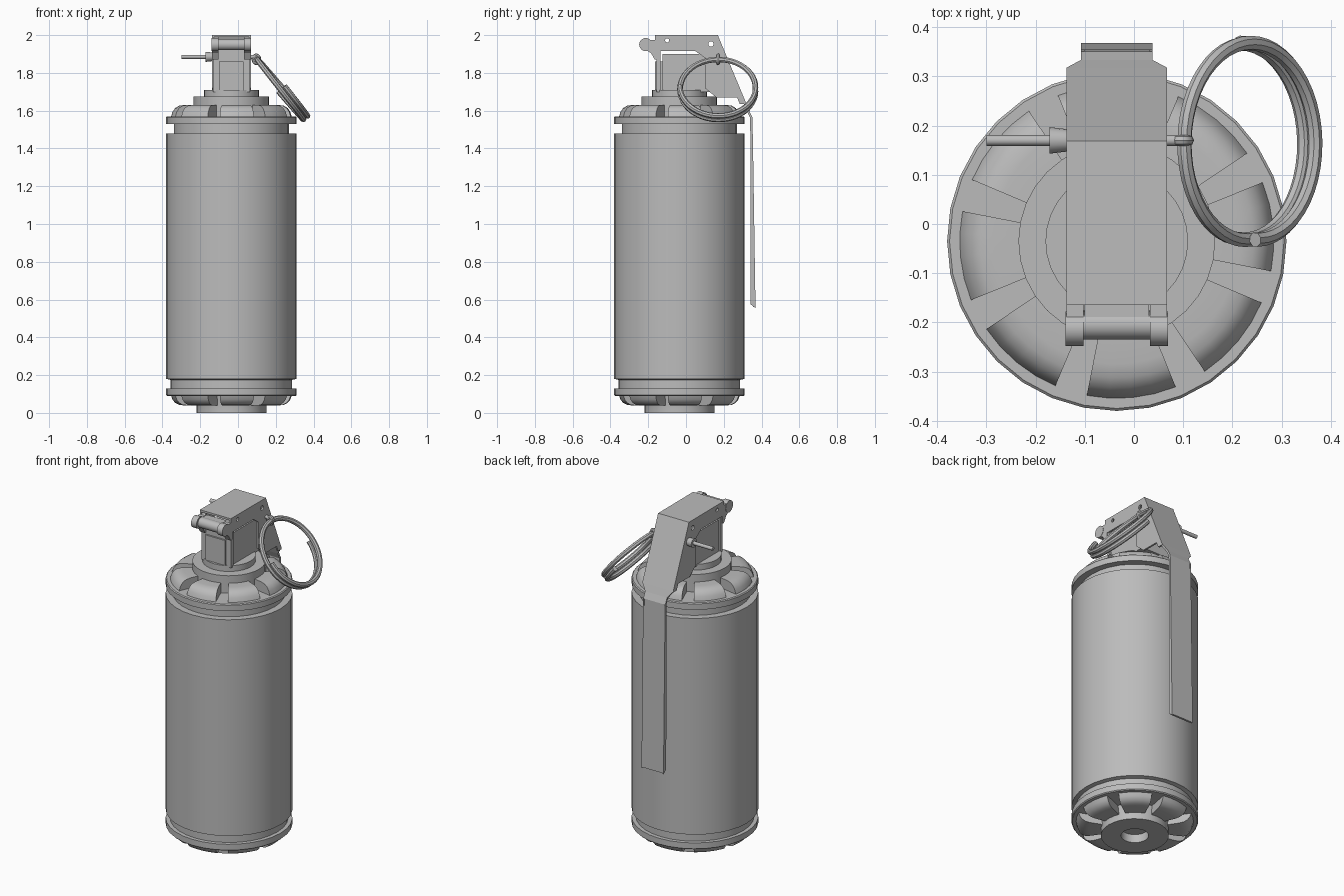
import bpy, bmesh, math
from mathutils import Vector

if "Cube" in bpy.data.objects:
    bpy.data.objects.remove(bpy.data.objects["Cube"])

CX = CY = -0.035          # canister axis
SIDES = 32

steel = bpy.data.materials.new("grey_steel")
steel.use_nodes = True
grey = (0.5, 0.5, 0.5, 1)
steel.diffuse_color = grey
steel.node_tree.nodes["Principled BSDF"].inputs["Base Color"].default_value = grey


def finish(name, bm, smooth=True):
    bmesh.ops.recalc_face_normals(bm, faces=bm.faces)
    mesh = bpy.data.meshes.new(name)
    bm.to_mesh(mesh)
    bm.free()
    obj = bpy.data.objects.new(name, mesh)
    bpy.context.collection.objects.link(obj)
    mesh.materials.append(steel)
    if smooth:
        bpy.ops.object.select_all(action="DESELECT")
        obj.select_set(True)
        bpy.context.view_layer.objects.active = obj
        bpy.ops.object.shade_smooth_by_angle(angle=math.radians(32))
    return obj


def sweep(bm, profile, start, end, steps):
    """Turn a closed (radius, z) profile about the axis, capping partial turns."""
    full = end - start > 6.28
    rings = []
    for i in range(steps if full else steps + 1):
        a = start + (end - start) * i / steps
        rings.append([bm.verts.new((CX + r * math.cos(a), CY + r * math.sin(a), z)) for r, z in profile])
    n = len(profile)
    for i in range(steps):
        a, b = rings[i], rings[(i + 1) % len(rings)]
        for j in range(n):
            k = (j + 1) % n
            bm.faces.new((a[j], a[k], b[k], b[j]))
    if not full:
        bm.faces.new(rings[0])
        bm.faces.new(rings[-1])


def lathe(name, profile):
    bm = bmesh.new()
    sweep(bm, profile, -math.pi / 2, 1.5 * math.pi, SIDES)
    return finish(name, bm)


def slab(name, outline, x0, x1):
    """Extrude a (y, z) outline across x."""
    bm = bmesh.new()
    face = bm.faces.new([bm.verts.new((x0, y, z)) for y, z in outline])
    geo = bmesh.ops.extrude_face_region(bm, geom=[face])["geom"]
    bmesh.ops.translate(bm, vec=(x1 - x0, 0, 0), verts=[g for g in geo if isinstance(g, bmesh.types.BMVert)])
    return finish(name, bm, False)


def box(name, x0, x1, y0, y1, z0, z1):
    return slab(name, [(y0, z0), (y1, z0), (y1, z1), (y0, z1)], x0, x1)


def rod(name, x0, x1, y, z, r0, r1=None, sides=16):
    """Rod or cone along x."""
    bm = bmesh.new()
    ends = []
    for x, r in ((x0, r0), (x1, r1 or r0)):
        ring = [2 * math.pi * i / sides for i in range(sides)]
        ends.append([bm.verts.new((x, y + r * math.cos(a), z + r * math.sin(a))) for a in ring])
    for i in range(sides):
        k = (i + 1) % sides
        bm.faces.new((ends[0][i], ends[0][k], ends[1][k], ends[1][i]))
    for e in ends:
        bm.faces.new(e)
    return finish(name, bm)


def tube(name, points, radius, closed=False, sides=10):
    """Round wire along points."""
    curve = bpy.data.curves.new(name, "CURVE")
    curve.dimensions = "3D"
    curve.bevel_depth = radius
    curve.bevel_resolution = 2
    curve.use_fill_caps = True
    spline = curve.splines.new("POLY")
    spline.points.add(len(points) - 1)
    for p, co in zip(spline.points, points):
        p.co = (*co, 1)
    spline.use_cyclic_u = closed
    temp = bpy.data.objects.new(name + "_path", curve)
    bpy.context.collection.objects.link(temp)
    mesh = bpy.data.meshes.new_from_object(temp.evaluated_get(bpy.context.evaluated_depsgraph_get()))
    bpy.data.objects.remove(temp)
    bm = bmesh.new()
    bm.from_mesh(mesh)
    bpy.data.meshes.remove(mesh)
    for f in bm.faces:
        f.material_index = 0
    return finish(name, bm)


# Canister: base ring with a hole, flanges, grooves and main wall
lathe("canister_body", [
    (0.075, 0), (0.185, 0), (0.185, 0.05), (0.195, 0.09), (0.34, 0.09), (0.345, 0.095),
    (0.345, 0.13), (0.322, 0.13), (0.322, 0.175), (0.345, 0.18), (0.345, 1.478),
    (0.305, 1.478), (0.305, 1.53), (0.345, 1.53), (0.345, 1.565), (0.34, 1.57),
    (0.2, 1.57), (0.2, 1.675), (0.145, 1.675), (0.145, 1.71), (0.075, 1.71)])
lathe("base_plug", [(0.0001, 0.05), (0.08, 0.05), (0.08, 0.06), (0.0001, 0.06)])
lathe("neck_plug", [(0.0001, 1.7), (0.08, 1.7), (0.08, 1.71), (0.0001, 1.71)])

# Rounded lugs around both ends
lug = [(0.18, 0), (0.18, 0.062), (0.25, 0.062), (0.278, 0.058), (0.298, 0.046), (0.312, 0.026), (0.32, 0)]
for name, level, sign in (("top_lugs", 1.568, 1), ("bottom_lugs", 0.092, -0.85)):
    bm = bmesh.new()
    for i in range(8):
        mid = math.radians(5.5 + 45 * i)
        half = math.radians(16.5)
        sweep(bm, [(r, level + sign * h) for r, h in lug], mid - half, mid + half, 4)
    finish(name, bm)

# Fuze head
box("fuze_core", -0.1, 0.03, -0.165, 0.12, 1.7, 1.86)
box("fuze_block", -0.127, 0.057, -0.125, 0.14, 1.7, 1.9)
box("fuze_front", -0.133, 0.063, -0.155, -0.135, 1.7, 1.93)

# Safety lever: bent sheet, narrowing to the hanging strip
bm = bmesh.new()
path = [(-0.165, 1.995, 0.1025), (0.165, 1.995, 0.1025), (0.312, 1.64, 0.1025),
        (0.328, 1.6, 0.073), (0.345, 1.565, 0.073), (0.349, 1.4, 0.073), (0.362, 0.56, 0.073)]
rows = [[bm.verts.new((CX + s * w, y, z)) for s in (-1, 1)] for y, z, w in path]
for a, b in zip(rows, rows[1:]):
    bm.faces.new((a[0], a[1], b[1], b[0]))
lever = finish("lever_sheet", bm, False)
sheet = lever.modifiers.new("thickness", "SOLIDIFY")
sheet.thickness = 0.012
sheet.offset = 0

# Turned-in strip edges, side cheeks and hinge arms, both sides
edge = [(0.34, 1.565), (0.352, 1.565), (0.368, 0.555), (0.342, 0.575)]
cheek = [(-0.165, 2), (0.165, 2), (0.318, 1.635), (0.285, 1.635), (0.27, 1.67), (0.16, 1.67),
         (0.1, 1.72), (0.1, 1.88), (0.05, 1.915), (-0.165, 1.915)]
arm = [(-0.15, 1.99), (-0.165, 1.975), (-0.2, 1.975), (-0.21, 1.92), (-0.185, 1.905), (-0.165, 1.87), (-0.15, 1.87)]
cheeks = []
for side, s in (("left", 1), ("right", -1)):
    slab(side + "_strip_edge", edge, CX + s * 0.073, CX + s * 0.066)
    cheeks.append(slab(side + "_cheek", cheek, CX + s * 0.1025, CX + s * 0.092))
    slab(side + "_hinge_arm", arm, CX + s * 0.1025, CX + s * 0.068)
    rod(side + "_hinge_knuckle", CX + s * 0.104, CX + s * 0.068, -0.213, 1.95, 0.035)
rod("hinge_pin", CX - 0.07, CX + 0.07, -0.205, 1.95, 0.03)
box("hinge_tongue", CX - 0.066, CX + 0.066, -0.205, -0.15, 1.93, 1.975)

# Small holes through the cheeks
for i, (y, z, r) in enumerate(((-0.1, 1.972, 0.011), (0.132, 1.953, 0.014))):
    cutter = rod("hole_cutter_%d" % i, -0.3, 0.3, y, z, r, sides=12)
    cutter.hide_render = True
    cutter.hide_viewport = True
    cutter.display_type = "WIRE"
    for c in cheeks:
        cut = c.modifiers.new("hole", "BOOLEAN")
        cut.object = cutter
        cut.solver = "EXACT"

# Pull pin with sleeve and eyelet
PY, PZ = 0.17, 1.885
rod("pull_pin", -0.3, 0.09, PY, PZ, 0.011)
rod("pin_sleeve", -0.172, -0.13, PY, PZ, 0.027, 0.022)
eye = [(0.097 + 0.014 * math.cos(a), PY, 1.872 + 0.02 * math.sin(a))
       for a in (2 * math.pi * i / 16 for i in range(16))]
tube("pin_eyelet", eye, 0.011, True)

# Split ring: one and a half turns of wire, tilted outwards
across, down, normal = Vector((0, 1, 0)), Vector((0.637, 0, -0.771)), Vector((0.771, 0, 0.637))
centre = Vector((0.23, 0.168, 1.717))
turns = 72
coil = []
for i in range(turns + 1):
    t = i / turns
    a = 3 * math.pi * t
    coil.append(centre + 0.2 * (across * math.cos(a) + down * math.sin(a)) + normal * (0.042 * (t - 0.5)))
tube("pull_ring", coil, 0.015)
